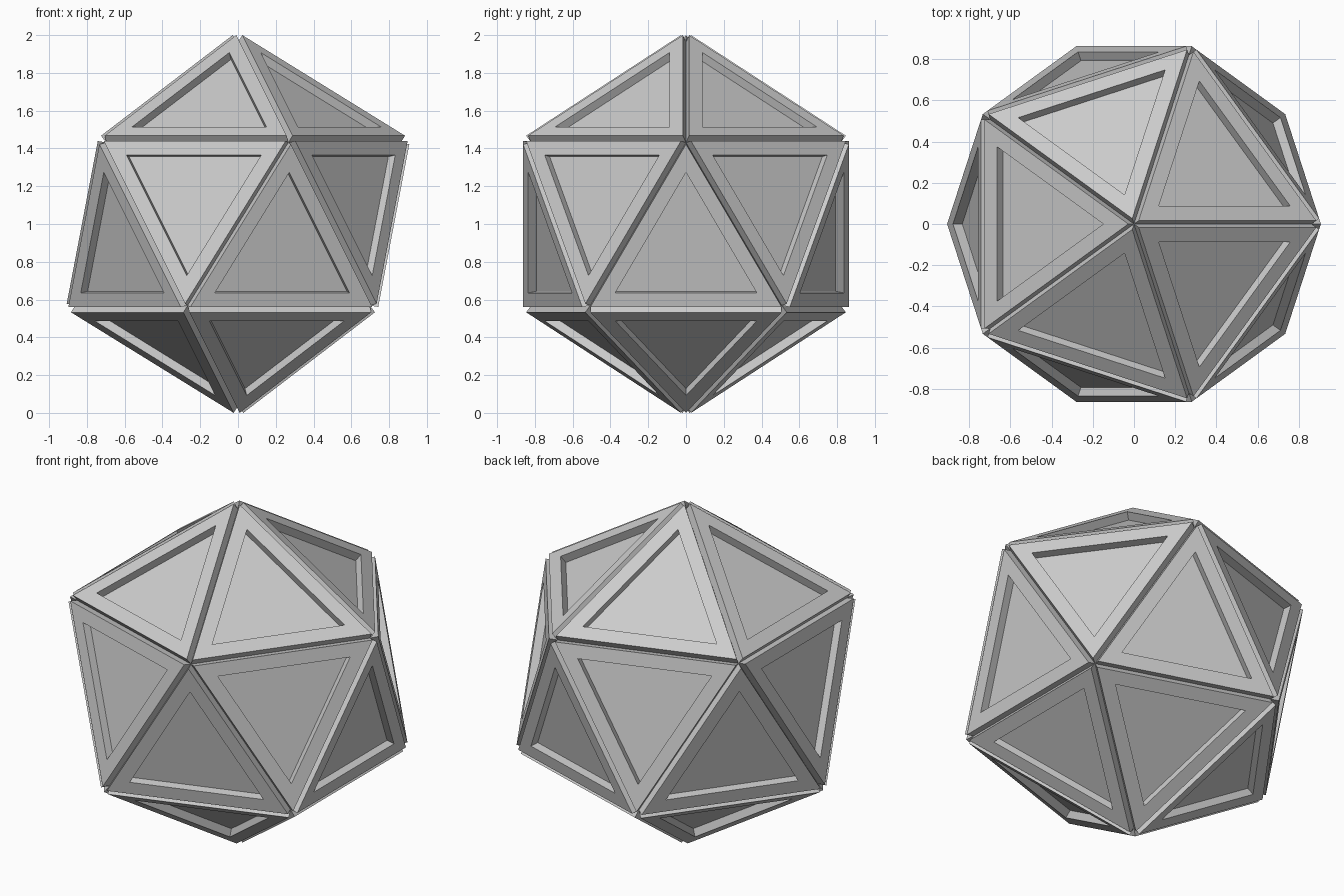
import bpy, bmesh
from mathutils import Vector

if "Cube" in bpy.data.objects:
    bpy.data.objects.remove(bpy.data.objects["Cube"])

T = 0.046        # panel thickness, also the recess depth
RIM = 0.076      # width of the raised frame on each panel
R = 1 - 0.7947 * T   # core radius, so the panel tips reach z = 0 and z = 2


def push(bm, faces, dist):
    """Extrude every face on its own along its normal."""
    dirs = [f.normal.copy() for f in faces]
    new = bmesh.ops.extrude_discrete_faces(bm, faces=faces)["faces"]
    for f in new:
        c = f.calc_center_median()
        n = max(dirs, key=lambda d: d.dot(c))
        bmesh.ops.translate(bm, verts=f.verts[:], vec=n * dist)
    bm.normal_update()
    return new


# icosahedron core
bm = bmesh.new()
bmesh.ops.create_icosphere(bm, subdivisions=1, radius=R)
bm.normal_update()

# raised panels with V grooves between them
panels = push(bm, bm.faces[:], T)

# framed triangular recess in every panel
bmesh.ops.inset_individual(bm, faces=panels, thickness=RIM, use_even_offset=True)
bm.normal_update()
push(bm, panels, -T)

bmesh.ops.recalc_face_normals(bm, faces=bm.faces[:])
bmesh.ops.translate(bm, verts=bm.verts[:], vec=Vector((0, 0, 1)))

me = bpy.data.meshes.new("panelled_icosahedron")
bm.to_mesh(me)
bm.free()
bpy.context.collection.objects.link(bpy.data.objects.new("panelled_icosahedron", me))
